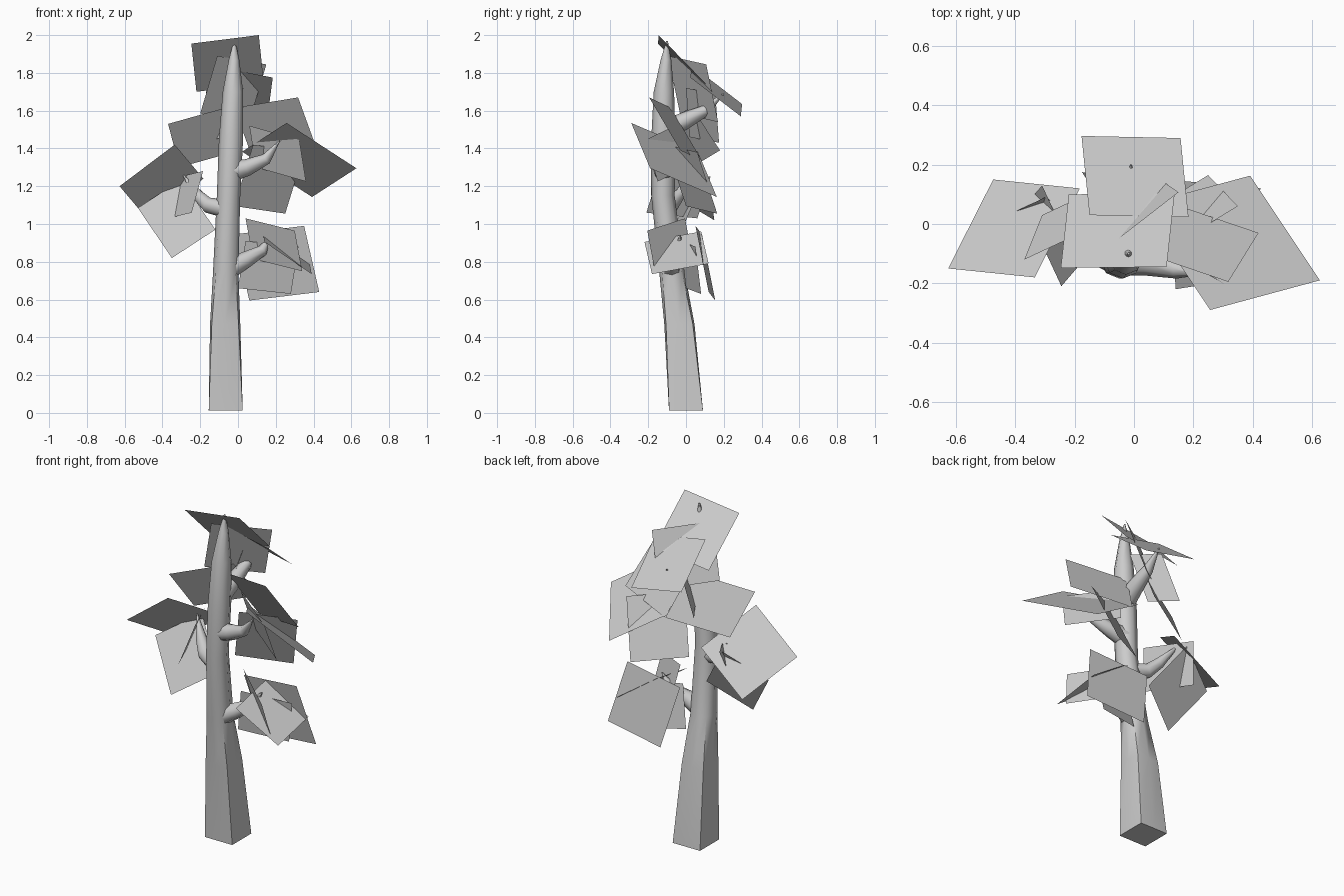
import bpy, math
from mathutils import Vector

if "Cube" in bpy.data.objects:
    bpy.data.objects.remove(bpy.data.objects["Cube"])


def make_mesh(name, verts, faces):
    me = bpy.data.meshes.new(name)
    me.from_pydata([tuple(v) for v in verts], [], faces)
    me.update()
    ob = bpy.data.objects.new(name, me)
    bpy.context.collection.objects.link(ob)
    return ob


def limb(name, path, level_rings=False):
    """Tapered 8-sided tube through (x, y, z, half width, corner stretch) points."""
    pts = [Vector(p[:3]) for p in path]
    sides, verts = 8, []
    for i, p in enumerate(pts):
        d = (pts[min(i + 1, len(pts) - 1)] - pts[max(i - 1, 0)]).normalized()
        if level_rings:
            u, v = Vector((1, 0, 0)), Vector((0, 1, 0))
        else:
            u = Vector((0, 0, 1)).cross(d).normalized()
            v = d.cross(u)
        corner = path[i][4] if len(path[i]) > 4 else 1.0
        for k in range(sides):
            a = 2 * math.pi * k / sides
            r = path[i][3] * (corner if k % 2 else 1.0)
            verts.append(p + r * (u * math.cos(a) + v * math.sin(a)))
    faces = [tuple(reversed(range(sides)))]
    for i in range(len(pts) - 1):
        for k in range(sides):
            a, b = i * sides + k, i * sides + (k + 1) % sides
            faces.append((a, b, b + sides, a + sides))
    faces.append(tuple(range((len(pts) - 1) * sides, len(pts) * sides)))
    ob = make_mesh(name, verts, faces)
    bpy.context.view_layer.objects.active = ob
    ob.select_set(True)
    bpy.ops.object.shade_smooth_by_angle(angle=math.radians(60))
    ob.select_set(False)


def leaf_cards(name, cards):
    """Each card is a parallelogram given by three successive corners."""
    verts, faces = [], []
    for c in cards:
        a, b, d = (Vector(p) for p in c)
        n = len(verts)
        verts += [a, b, d, a + d - b]
        faces.append((n, n + 1, n + 2, n + 3))
    make_mesh(name, verts, faces)


# trunk, square at the foot and rounder above
limb("trunk", [(-.065, 0, .012, .09, 1.41), (-.068, -.035, .47, .08, 1.25),
               (-.065, -.075, .75, .067, 1.1), (-.05, -.122, 1.15, .062),
               (-.037, -.12, 1.45, .064), (-.027, -.117, 1.7, .054),
               (-.021, -.106, 1.87, .028), (-.018, -.1, 1.97, .004)], True)

# branches
limb("lower_right_branch", [(-.05, -.08, .76, .055), (.04, -.07, .81, .045),
                            (.13, -.04, .86, .03), (.18, -.03, .94, .003)])
limb("upper_right_branch", [(-.03, -.12, 1.28, .055), (.05, -.13, 1.3, .045),
                            (.15, -.155, 1.345, .03), (.22, -.17, 1.44, .003)])
limb("left_branch", [(-.06, -.12, 1.08, .05), (-.16, -.08, 1.1, .042),
                     (-.21, -.04, 1.15, .032), (-.29, .03, 1.26, .003)])
limb("back_branch", [(-.03, -.1, 1.5, .055), (-.02, 0, 1.55, .045),
                     (-.015, .1, 1.6, .03), (-.01, .2, 1.69, .003)])

# leaf cards, one cluster per branch
leaf_cards("top_leaves", [
    [(.11, -.145, 2.0), (-.247, -.148, 1.955), (-.22, .1, 1.70)],
    [(-.15, .03, 1.84), (-.177, .297, 1.635), (.157, .29, 1.57)],
    [(-.11, -.095, 1.89), (.15, .107, 1.845), (.06, .17, 1.54)],
    [(-.175, .175, 1.43), (-.08, .02, 1.46), (.03, 0, 1.72)]])
leaf_cards("left_leaves", [
    [(-.335, -.18, 1.42), (-.627, -.15, 1.2), (-.475, .15, 1.02)],
    [(-.53, -.02, 1.085), (-.35, -.13, .82), (-.12, -.02, .97)],
    [(-.31, .13, 1.25), (-.37, .06, 1.03), (-.245, -.21, 1.06)],
    [(-.05, .03, 1.62), (-.37, -.12, 1.53), (-.31, .03, 1.30)]])
leaf_cards("upper_right_leaves", [
    [(.257, -.29, 1.535), (.627, -.19, 1.295), (.392, .163, 1.143)],
    [(-.02, -.08, 1.615), (.318, -.195, 1.67), (.42, -.03, 1.39)],
    [(.06, -.06, 1.52), (.325, -.215, 1.445), (.36, -.15, 1.225)],
    [(-.02, 0, 1.095), (.25, .165, 1.055), (.35, .06, 1.38)]])
leaf_cards("lower_right_leaves", [
    [(.35, .05, .99), (.43, .12, .64), (.06, .155, .595)],
    [(.04, -.005, 1.03), (.30, -.205, .965), (.34, -.165, .75)],
    [(.14, -.22, .905), (.39, -.18, .735), (.38, .12, .79)],
    [(0, 0, .66), (.28, .08, .63), (.32, .05, .88)]])
